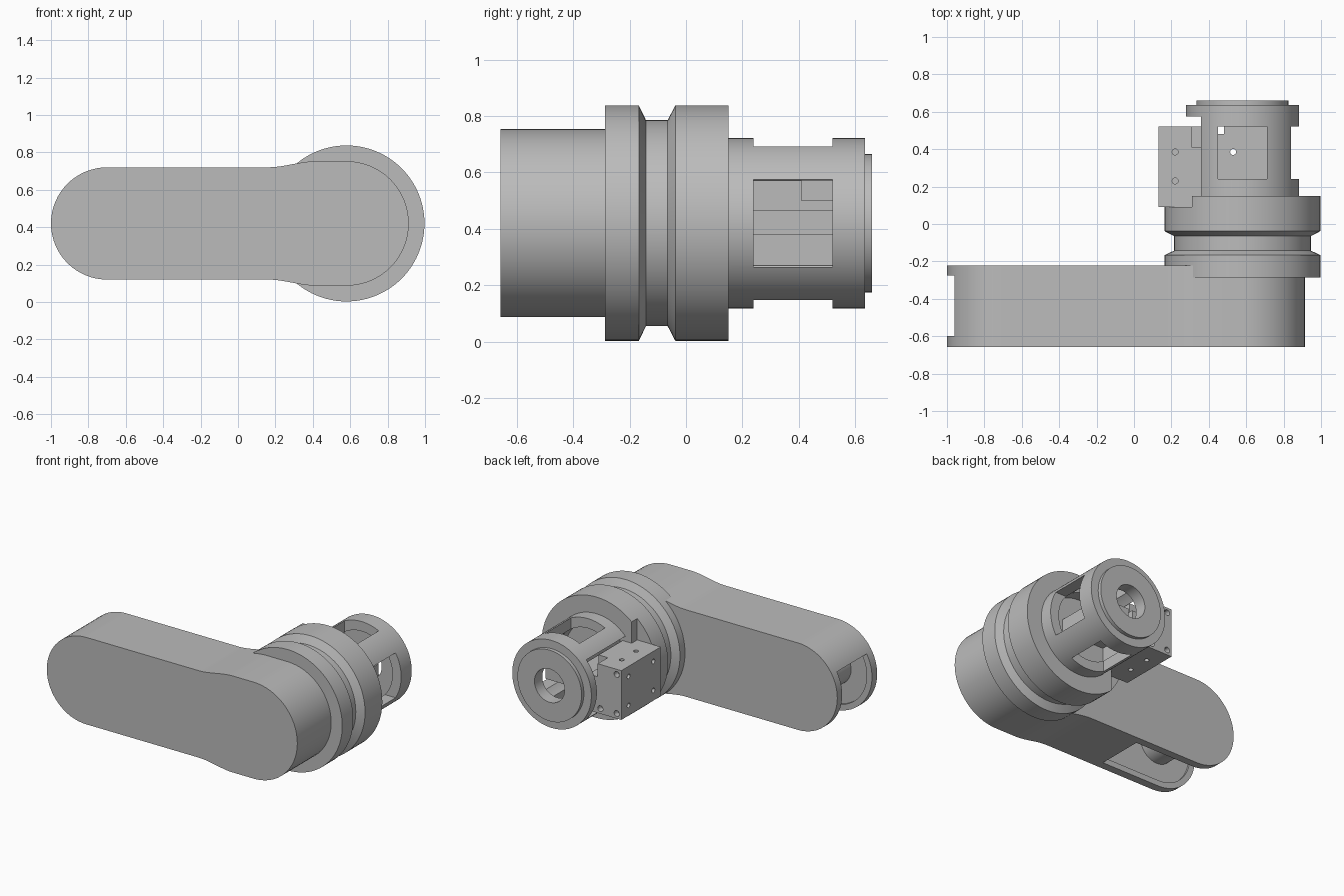
import bpy, bmesh, math
from mathutils import Vector

cube = bpy.data.objects.get("Cube")
if cube:
    bpy.data.objects.remove(cube)

AX, AZ = 0.58, 0.42          # joint axis, parallel to y

grey = bpy.data.materials.new("machined grey")
grey.use_nodes = True
COLOR = (0.5, 0.5, 0.5, 1)
grey.diffuse_color = COLOR
grey.node_tree.nodes["Principled BSDF"].inputs["Base Color"].default_value = COLOR


def make(name, bm):
    bmesh.ops.recalc_face_normals(bm, faces=bm.faces)
    mesh = bpy.data.meshes.new(name)
    bm.to_mesh(mesh)
    bm.free()
    mesh.materials.append(grey)
    ob = bpy.data.objects.new(name, mesh)
    bpy.context.collection.objects.link(ob)
    return ob


def box(name, x, y, z):
    bm = bmesh.new()
    bmesh.ops.create_cube(bm, size=1)
    for v in bm.verts:
        v.co = Vector(r[0] + (c + 0.5) * (r[1] - r[0]) for c, r in zip(v.co, (x, y, z)))
    return make(name, bm)


def lathe(name, profile, cx=AX, cz=AZ, steps=96):
    """Revolve a closed (radius, y) profile about an axis along y."""
    bm = bmesh.new()
    rings = []
    for i in range(steps):
        a = math.tau * i / steps
        rings.append([bm.verts.new((cx + r * math.cos(a), y, cz + r * math.sin(a)))
                      for r, y in profile])
    for i, ring in enumerate(rings):
        nxt = rings[(i + 1) % steps]
        for j in range(len(profile)):
            k = (j + 1) % len(profile)
            bm.faces.new((ring[j], ring[k], nxt[k], nxt[j]))
    bmesh.ops.remove_doubles(bm, verts=bm.verts, dist=1e-5)
    return make(name, bm)


def prism(name, outline, y0, y1, fillet=0):
    """Extrude an (x, z) outline from y0 to y1, rounding the y0 rim."""
    bm = bmesh.new()
    front = [bm.verts.new((x, y0, z)) for x, z in outline]
    back = [bm.verts.new((x, y1, z)) for x, z in outline]
    cap = bm.faces.new(front)
    bm.faces.new(back[::-1])
    for i in range(len(outline)):
        j = (i + 1) % len(outline)
        bm.faces.new((front[i], back[i], back[j], front[j]))
    if fillet:
        bmesh.ops.bevel(bm, geom=list(cap.edges), offset=fillet, segments=8,
                        profile=0.5, affect='EDGES', clamp_overlap=False)
    return make(name, bm)


def hole(x, y, z, axis, r=0.016, depth=0.08):
    bm = bmesh.new()
    bmesh.ops.create_cone(bm, cap_ends=True, segments=20, radius1=r, radius2=r, depth=depth)
    rot = Vector((0, 0, 1)).rotation_difference(Vector(axis)).to_matrix()
    for v in bm.verts:
        v.co = rot @ v.co + Vector((x, y, z))
    return make("hole_cutter", bm)


def carve(ob, cutters):
    bpy.context.view_layer.objects.active = ob
    for c in cutters:
        c.hide_render = True
        m = ob.modifiers.new("cut", 'BOOLEAN')
        m.operation, m.solver, m.object = 'DIFFERENCE', 'EXACT', c
        bpy.ops.object.modifier_apply(modifier=m.name)
        bpy.data.objects.remove(c)


def arc(cx, r, a0, a1, n=32):
    return [(cx + r * math.cos(math.radians(a0 + (a1 - a0) * i / n)),
             AZ + r * math.sin(math.radians(a0 + (a1 - a0) * i / n))) for i in range(n + 1)]


# Arm: rounded bar that swells towards the joint
swell = []
for i in range(13):
    t = i / 12
    swell.append((0.16 + 0.26 * t, 0.30 + 0.033 * t * t * (3 - 2 * t)))
outline = arc(-0.7, 0.30, 90, 270)
outline += [(x, AZ - h) for x, h in swell]
outline += arc(AX, 0.333, -90, 90)
outline += [(x, AZ + h) for x, h in reversed(swell)]
arm = prism("arm", outline, -0.657, -0.222, 0.075)

# Hollow end of the arm with an open window round the tip and underside
cavity = prism("cavity_cutter", arc(-0.7, 0.26, 90, 270) + arc(0.0, 0.26, -90, 90), -0.615, -0.275)
window = prism("window_cutter", [(-1.1, 0.57), (-0.8, 0.57), (-0.8, 0.25), (-0.25, 0.25),
                                 (-0.25, 0), (-1.1, 0)], -0.6, -0.275)
carve(arm, [cavity, window])
lathe("arm_inner_boss", [(0, -0.63), (0.13, -0.63), (0.13, -0.26), (0, -0.26)], -0.7)

# Joint: two flanges with a bevelled groove between, pocketed for the block
joint = lathe("joint_flange", [(0, -0.287), (0.417, -0.287), (0.417, -0.167), (0.365, -0.142),
                               (0.365, -0.065), (0.417, -0.038), (0.417, 0.15), (0, 0.15)])
carve(joint, [box("pocket_cutter", (0, 0.31), (0.09, 0.3), (-0.1, 0.95))])

# Wrist: hollow tube with end lip, bore and side windows
wrist = lathe("wrist_housing", [(0.245, 0.66), (0.115, 0.66), (0.115, 0.575), (0.235, 0.575),
                                (0.235, 0.14), (0.302, 0.14), (0.302, 0.635), (0.245, 0.635)])
carve(wrist, [
    box("top_bottom_cutter", (0.45, 0.71), (0.24, 0.52), (0, 0.9)),
    box("side_cutter", (0.6, 1), (0.24, 0.52), (0.265, 0.575)),
    box("block_opening_cutter", (0, 0.4), (0.1, 0.575), (0.215, 0.625)),
])

# Connector block with screw holes
block = box("connector_block", (0.13, 0.38), (0.09, 0.52), (0.25, 0.59))
cuts = [box("corner_cutter", (0.31, 0.5), (0.41, 0.6), (0.5, 0.7))]
for y in (0.23, 0.385):
    for z in (0.25, 0.59):
        cuts.append(hole(0.22, y, z, (0, 0, 1)))
for y in (0.17, 0.44):
    for z in (0.32, 0.52):
        cuts.append(hole(0.13, y, z, (1, 0, 0)))
for x, z in ((0.165, 0.285), (0.165, 0.555), (0.29, 0.285)):
    cuts.append(hole(x, 0.52, z, (0, 1, 0), 0.02))
carve(block, cuts)

# Inner mounting plate seen through the windows
plate = box("inner_plate", (0.36, 0.71), (0.14, 0.52), (0.38, 0.465))
carve(plate, [box("slot_cutter", (0.45, 0.48), (0.48, 0.6), (0.3, 0.6)),
              hole(0.53, 0.385, 0.42, (0, 0, 1), depth=0.2)])

# Smooth the round surfaces, keep crisp edges
for ob in bpy.context.collection.objects:
    if ob.type == 'MESH' and grey.name in ob.data.materials:
        bpy.ops.object.select_all(action='DESELECT')
        ob.select_set(True)
        bpy.context.view_layer.objects.active = ob
        bpy.ops.object.shade_smooth_by_angle(angle=math.radians(30))
